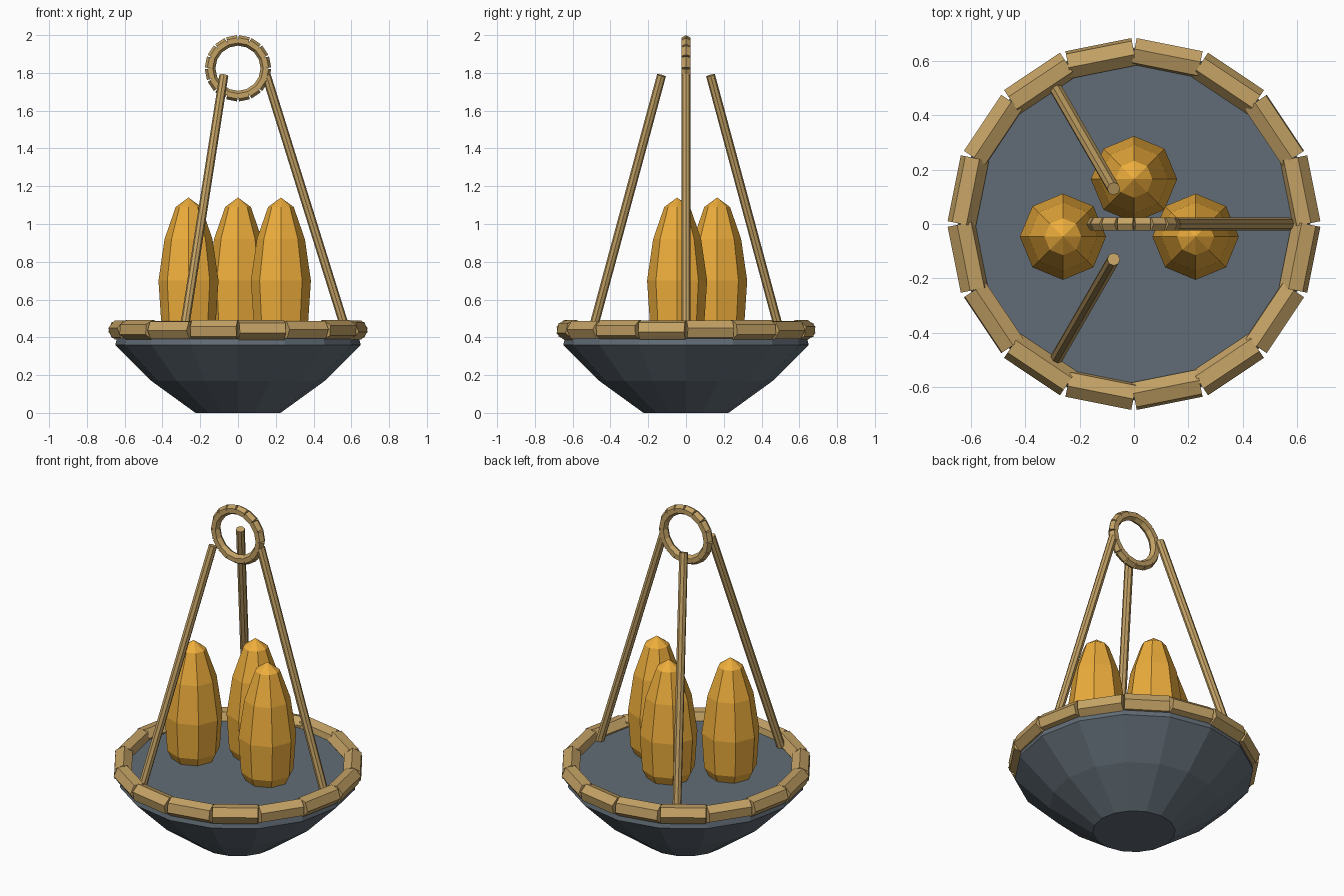
import bpy, bmesh
from math import sin, cos, pi, radians
from mathutils import Vector, Matrix

if "Cube" in bpy.data.objects:
    bpy.data.objects.remove(bpy.data.objects["Cube"])


def material(name, rgb):
    m = bpy.data.materials.new(name)
    m.diffuse_color = (*rgb, 1)
    m.use_nodes = True
    m.node_tree.nodes["Principled BSDF"].inputs["Base Color"].default_value = m.diffuse_color
    return m


SLATE = material("slate", (0.12, 0.15, 0.18))
BRASS = material("brass", (0.55, 0.36, 0.13))
AMBER = material("amber", (0.85, 0.42, 0.045))


def finish(name, bm, mat, loc=(0, 0, 0)):
    bmesh.ops.recalc_face_normals(bm, faces=bm.faces)
    me = bpy.data.meshes.new(name)
    bm.to_mesh(me)
    bm.free()
    me.materials.append(mat)
    ob = bpy.data.objects.new(name, me)
    ob.location = loc
    bpy.context.collection.objects.link(ob)
    return ob


def lathe(name, profile, sides, mat, loc=(0, 0, 0)):
    """Flat-faced solid of revolution, capped at both ends."""
    bm = bmesh.new()
    rings = []
    for r, z in profile:
        angles = [2 * pi * i / sides for i in range(sides)]
        rings.append([bm.verts.new((r * cos(a), r * sin(a), z)) for a in angles])
    for low, high in zip(rings, rings[1:]):
        for i in range(sides):
            j = (i + 1) % sides
            bm.faces.new((low[i], low[j], high[j], high[i]))
    bm.faces.new(rings[0])
    bm.faces.new(rings[-1])
    bmesh.ops.remove_doubles(bm, verts=bm.verts, dist=0.0005)
    return finish(name, bm, mat, loc)


def add_bar(bm, p, q, radius, sides):
    """Straight capped bar from p to q."""
    p, q = Vector(p), Vector(q)
    turn = Vector((0, 0, 1)).rotation_difference(q - p).to_matrix().to_4x4()
    m = Matrix.Translation((p + q) / 2) @ turn @ Matrix.Rotation(-pi / 2, 4, 'Z')
    bmesh.ops.create_cone(bm, cap_ends=True, segments=sides, radius1=radius,
                          radius2=radius, depth=(q - p).length, matrix=m)


def hoop(name, point, radius, mat, count=16):
    """Closed loop of separate hexagonal bars."""
    bm = bmesh.new()
    for i in range(count):
        add_bar(bm, point(2 * pi * i / count), point(2 * pi * (i + 1) / count), radius, 6)
    return finish(name, bm, mat)


# Bowl with a flat closed top
lathe("bowl", [(0.225, 0), (0.46, 0.17), (0.65, 0.36), (0.63, 0.44)], 16, SLATE)

# Segmented rim and hanging ring
hoop("rim", lambda a: (0.635 * cos(a), 0.635 * sin(a), 0.439), 0.054, BRASS)
hoop("hanging_ring", lambda a: (0.148 * cos(a), 0, 1.8245 + 0.148 * sin(a)), 0.028, BRASS)

# Three leaning support rods
for k in range(3):
    a = radians(120 * k)
    bm = bmesh.new()
    add_bar(bm, (0.573 * cos(a), 0.573 * sin(a), 0.43),
            (0.15 * cos(a), 0.15 * sin(a), 1.787), 0.024, 8)
    finish(f"support_rod_{k + 1}", bm, BRASS)

# Three faceted flames
FLAME = [(0.10, 0.40), (0.145, 0.49), (0.159, 0.70), (0.127, 0.92), (0.068, 1.09), (0, 1.14)]
for k, (x, y) in enumerate([(-0.262, -0.047), (0.227, -0.047), (0, 0.165)]):
    lathe(f"flame_{k + 1}", FLAME, 8, AMBER, (x, y, 0))
